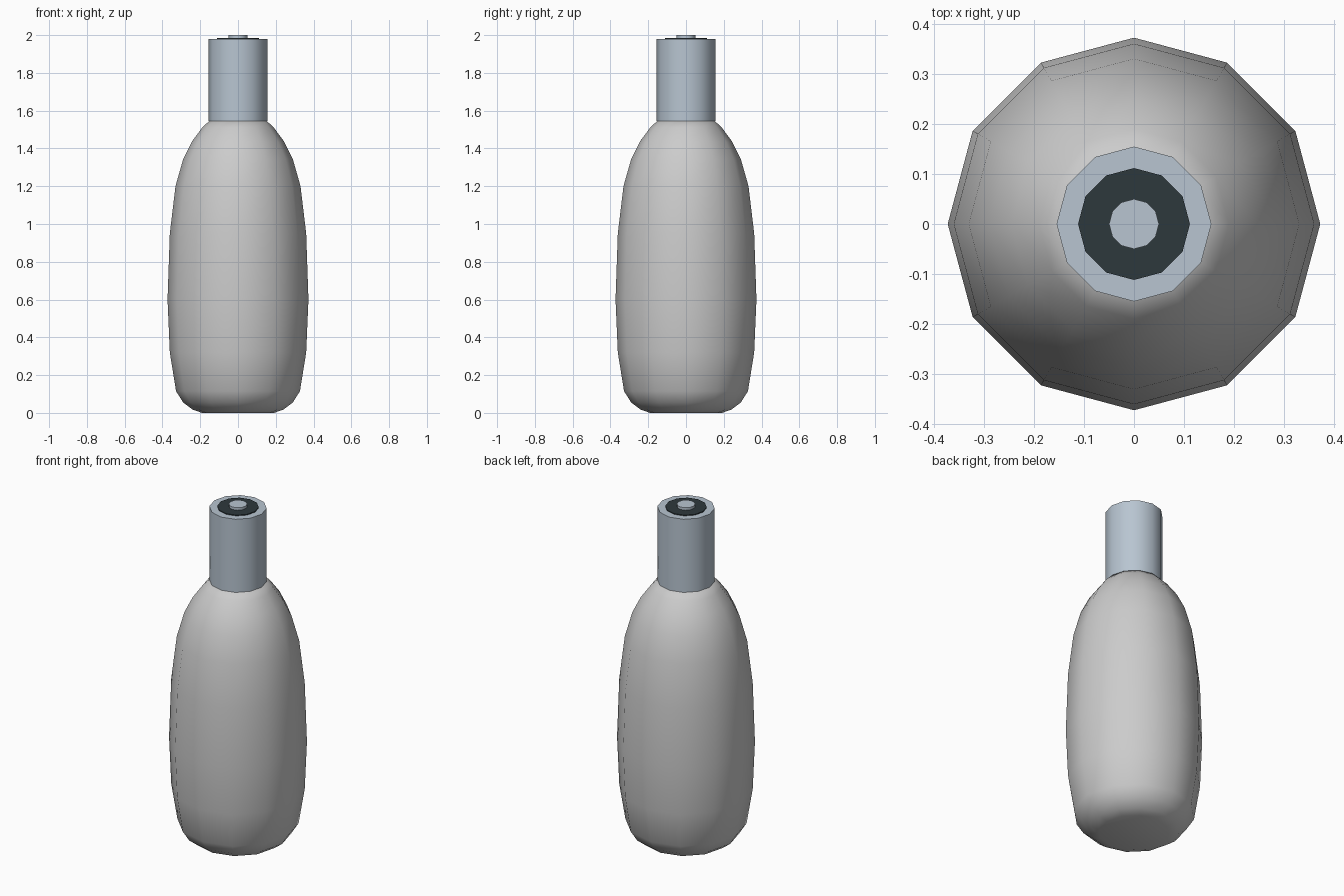
import bpy, bmesh, math

if "Cube" in bpy.data.objects:
    bpy.data.objects.remove(bpy.data.objects["Cube"])

SIDES = 12


def material(name, color):
    m = bpy.data.materials.new(name)
    m.diffuse_color = (*color, 1)
    m.use_nodes = True
    m.node_tree.nodes["Principled BSDF"].inputs["Base Color"].default_value = m.diffuse_color
    return m


def lathe(name, profile, mat=None, angle=40):
    """Revolve (radius, z) points around z and close both ends."""
    bm = bmesh.new()
    rings = []
    for r, z in profile:
        rings.append([bm.verts.new((r * math.cos(i * math.tau / SIDES),
                                    r * math.sin(i * math.tau / SIDES), z))
                      for i in range(SIDES)])
    for a, b in zip(rings, rings[1:]):
        for i in range(SIDES):
            j = (i + 1) % SIDES
            bm.faces.new((a[i], a[j], b[j], b[i]))
    bm.faces.new(rings[0][::-1])
    bm.faces.new(rings[-1])
    mesh = bpy.data.meshes.new(name)
    bm.to_mesh(mesh)
    bm.free()
    obj = bpy.data.objects.new(name, mesh)
    bpy.context.collection.objects.link(obj)
    if mat:
        mesh.materials.append(mat)
    bpy.ops.object.select_all(action='DESELECT')
    obj.select_set(True)
    bpy.context.view_layer.objects.active = obj
    bpy.ops.object.shade_smooth_by_angle(angle=math.radians(angle))
    return obj


metal = material("cap_metal", (0.48, 0.56, 0.64))
dark = material("dark_inset", (0.027, 0.04, 0.046))

# Rounded bottle body
lathe("bottle_body", [
    (0.19, 0.0), (0.24, 0.017), (0.29, 0.055), (0.328, 0.115), (0.361, 0.32),
    (0.373, 0.60), (0.361, 0.95), (0.331, 1.20), (0.29, 1.345),
    (0.245, 1.435), (0.19, 1.51), (0.15, 1.548)], angle=80)

# Cylindrical cap, dark disc on its top and the central button
lathe("cap", [(0.155, 1.545), (0.155, 1.98)], metal)
lathe("cap_disc", [(0.112, 1.96), (0.112, 1.985)], dark)
lathe("cap_button", [(0.05, 1.97), (0.05, 2.0)], metal)
